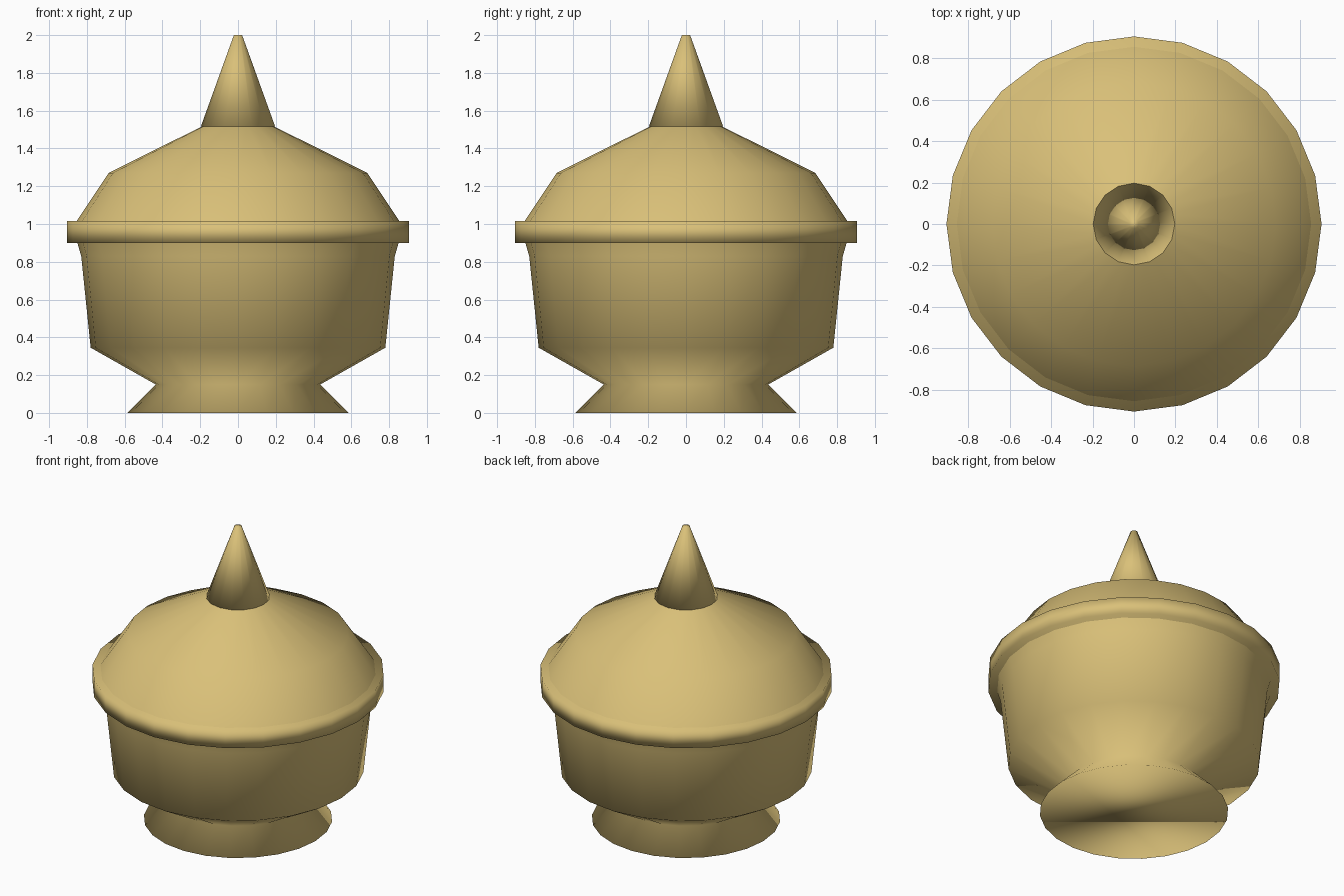
import bpy
import bmesh
from math import tau

cube = bpy.data.objects.get("Cube")
if cube:
    bpy.data.objects.remove(cube, do_unlink=True)

# Single colour
gold = bpy.data.materials.new("pale_gold")
gold.use_nodes = True
colour = (0.70, 0.53, 0.19, 1)
gold.diffuse_color = colour
gold.node_tree.nodes["Principled BSDF"].inputs["Base Color"].default_value = colour


def lathe(name, profile, sides, cap_bottom=False, cap_top=False):
    """Turn a (radius, height) profile around z, with optional end caps."""
    bm = bmesh.new()
    verts = [bm.verts.new((r, 0, z)) for r, z in profile]
    edges = [bm.edges.new(pair) for pair in zip(verts, verts[1:])]
    bmesh.ops.spin(bm, geom=verts + edges, cent=(0, 0, 0), axis=(0, 0, 1),
                   angle=tau, steps=sides, use_duplicate=False)
    bmesh.ops.remove_doubles(bm, verts=bm.verts, dist=0.0005)
    for wanted, height in ((cap_bottom, profile[0][1]), (cap_top, profile[-1][1])):
        if wanted:
            ring = [e for e in bm.edges if e.is_boundary
                    and all(abs(v.co.z - height) < 0.001 for v in e.verts)]
            bmesh.ops.contextual_create(bm, geom=ring)
    bmesh.ops.recalc_face_normals(bm, faces=bm.faces)
    # Open shells must still face away from the axis
    side = next(f for f in bm.faces if len(f.verts) == 4)
    centre = side.calc_center_median()
    if side.normal.x * centre.x + side.normal.y * centre.y < 0:
        bmesh.ops.reverse_faces(bm, faces=bm.faces)
    for face in bm.faces:
        face.smooth = True
    mesh = bpy.data.meshes.new(name)
    bm.to_mesh(mesh)
    bm.free()
    mesh.materials.append(gold)
    obj = bpy.data.objects.new(name, mesh)
    bpy.context.collection.objects.link(obj)
    return obj


# Flared foot and bowl in one piece
lathe("bowl_and_foot", [(0.585, 0), (0.435, 0.15), (0.78, 0.345),
                        (0.83, 0.83), (0.865, 0.95)], 24, cap_bottom=True)
# Overhanging band
lathe("rim", [(0.905, 0.9), (0.905, 1.015)], 24, cap_bottom=True, cap_top=True)
# Domed lid
lathe("lid", [(0.885, 0.97), (0.685, 1.27), (0.19, 1.517)], 24)
# Pointed finial
lathe("spike", [(0.197, 1.515), (0.022, 2.0)], 16, cap_bottom=True, cap_top=True)
